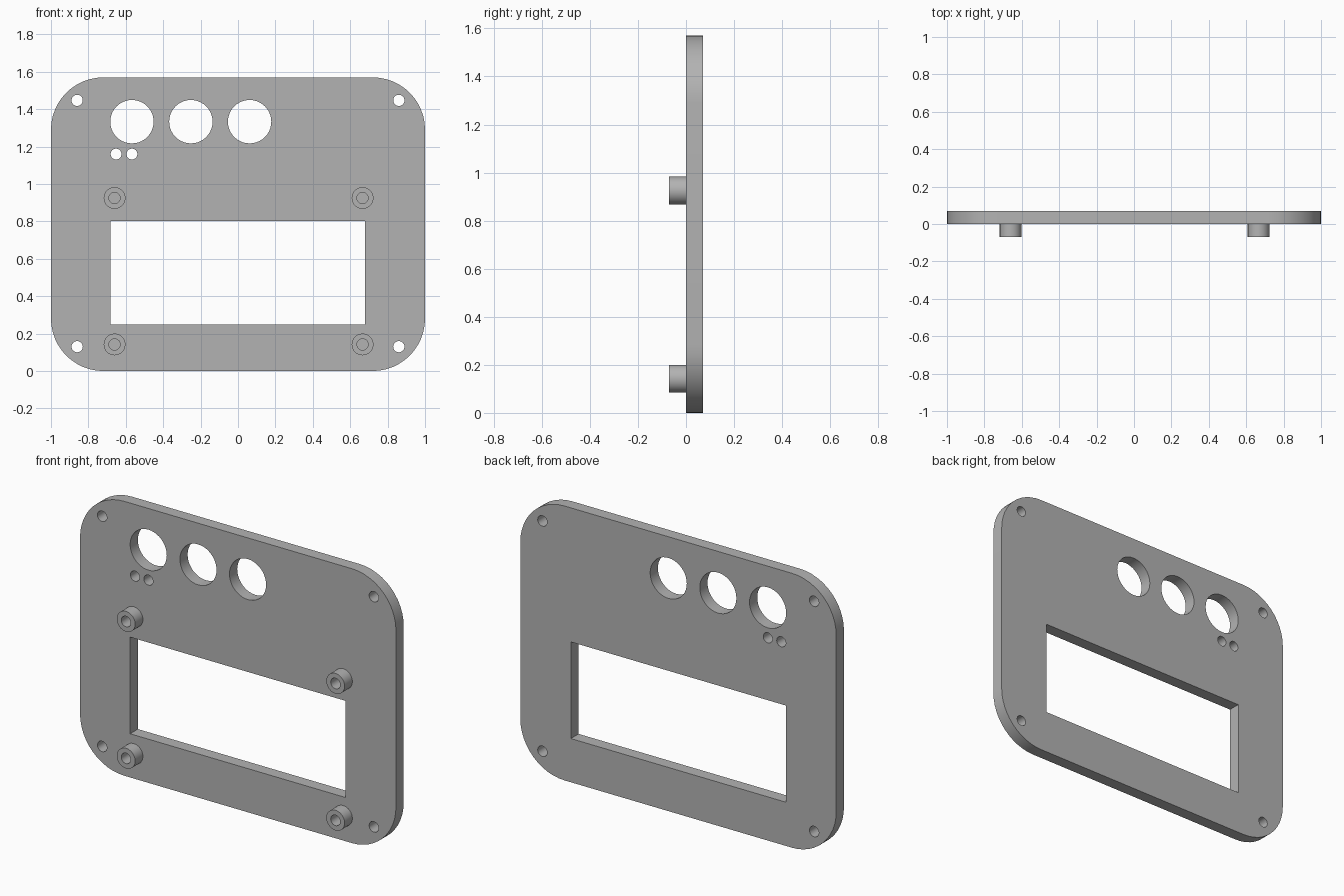
import bpy, bmesh
from math import cos, sin, pi, radians

cube = bpy.data.objects.get("Cube")
if cube:
    bpy.data.objects.remove(cube, do_unlink=True)

grey = bpy.data.materials.new("plain_grey")
grey.use_nodes = True
colour = (0.45, 0.45, 0.45, 1)
grey.diffuse_color = colour
grey.node_tree.nodes["Principled BSDF"].inputs["Base Color"].default_value = colour


def arc(x, z, r, start=0, sweep=2 * pi, n=40, closed=True):
    steps = n if closed else n + 1
    return [(x + r * cos(start + sweep * i / n), z + r * sin(start + sweep * i / n))
            for i in range(steps)]


def rect(x0, x1, z0, z1):
    return [(x0, z0), (x1, z0), (x1, z1), (x0, z1)]


def rounded_rect(x0, x1, z0, z1, r):
    corners = [(x1 - r, z1 - r), (x0 + r, z1 - r), (x0 + r, z0 + r), (x1 - r, z0 + r)]
    return [p for k, (x, z) in enumerate(corners)
            for p in arc(x, z, r, k * pi / 2, pi / 2, 12, False)]


def slab(name, outlines, y0, y1):
    """Filled outline with holes, extruded from y0 to y1."""
    curve = bpy.data.curves.new(name + "_outline", 'CURVE')
    curve.dimensions = '2D'
    curve.fill_mode = 'BOTH'
    curve.extrude = (y1 - y0) / 2
    for points in outlines:
        spline = curve.splines.new('POLY')
        spline.points.add(len(points) - 1)
        for p, (x, z) in zip(spline.points, points):
            p.co = (x, z, 0, 1)
        spline.use_cyclic_u = True
    temp = bpy.data.objects.new(name + "_outline", curve)
    bpy.context.collection.objects.link(temp)
    bpy.context.view_layer.update()
    mesh = bpy.data.meshes.new_from_object(
        temp.evaluated_get(bpy.context.evaluated_depsgraph_get()))
    bpy.data.objects.remove(temp, do_unlink=True)

    # Stand the outline upright and weld the caps to the walls
    bm = bmesh.new()
    bm.from_mesh(mesh)
    for v in bm.verts:
        x, z, d = v.co
        v.co = (x, (y0 + y1) / 2 - d, z)
    bmesh.ops.remove_doubles(bm, verts=bm.verts, dist=0.0001)
    bmesh.ops.recalc_face_normals(bm, faces=bm.faces)
    bm.to_mesh(mesh)
    bm.free()
    mesh.name = name
    mesh.materials.clear()
    mesh.materials.append(grey)

    obj = bpy.data.objects.new(name, mesh)
    bpy.context.collection.objects.link(obj)
    bpy.ops.object.select_all(action='DESELECT')
    obj.select_set(True)
    bpy.context.view_layer.objects.active = obj
    bpy.ops.object.shade_smooth_by_angle(angle=radians(30))
    return obj


# Panel plate with window, round ports, indicator holes and corner screw holes
height, thick = 1.57, 0.07
outlines = [rounded_rect(-1, 1, 0, height, 0.28), rect(-0.683, 0.68, 0.25, 0.803)]
outlines += [arc(x, 1.333, 0.116) for x in (-0.567, -0.252, 0.062)]
outlines += [arc(x, 1.16, 0.029, n=24) for x in (-0.652, -0.567)]
outlines += [arc(x, z, 0.03, n=24) for x in (-0.86, 0.86) for z in (0.13, 1.447)]
slab("panel_plate", outlines, 0, thick)

# Hollow screw standoffs on the front
for side, x in (("right", -0.66), ("left", 0.666)):
    for level, z in (("lower", 0.142), ("upper", 0.925)):
        slab(f"standoff_{level}_{side}", [arc(x, z, 0.058), arc(x, z, 0.03)], -0.07, 0.003)
